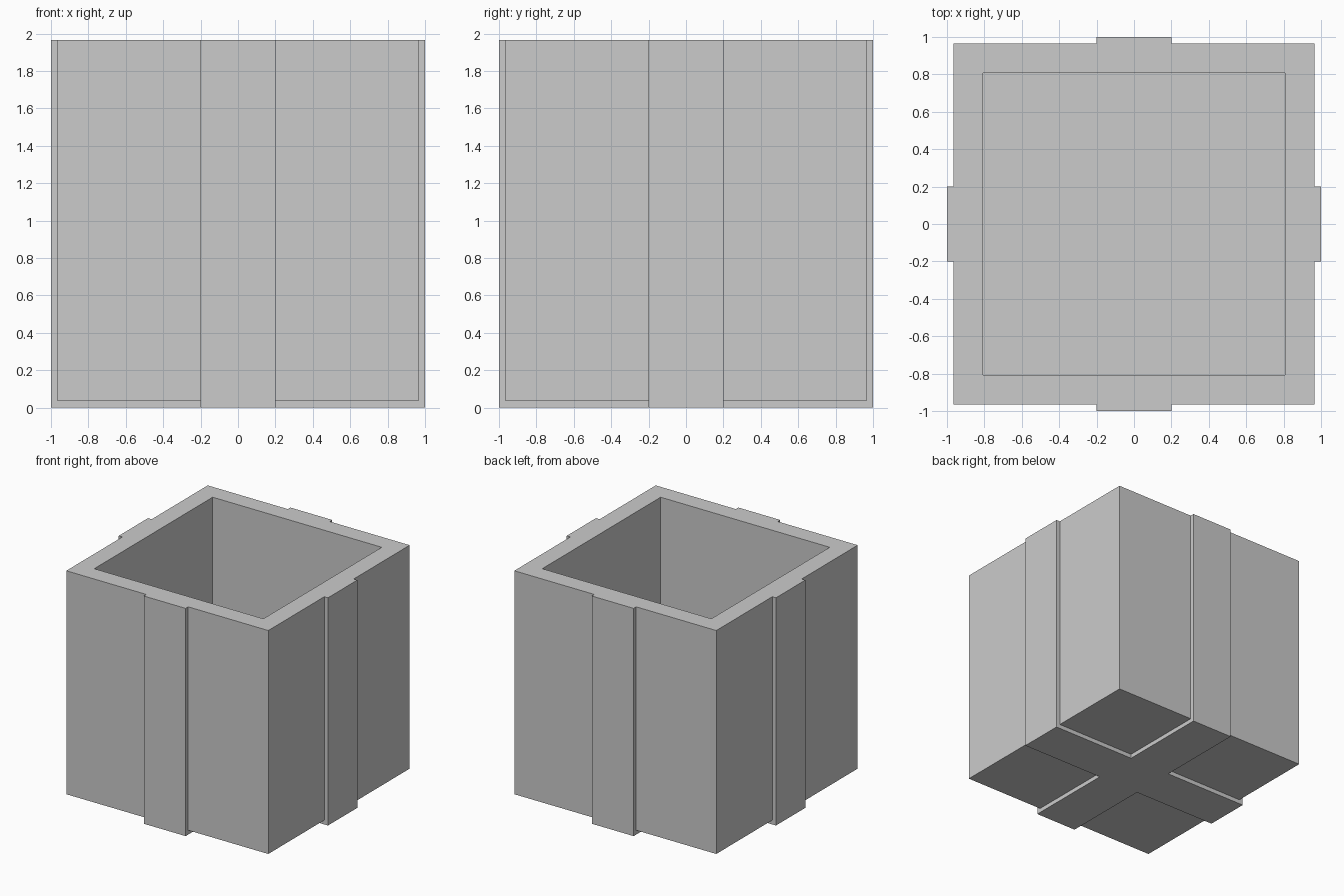
import bpy, bmesh
from mathutils import Matrix, Vector

if "Cube" in bpy.data.objects:
    bpy.data.objects.remove(bpy.data.objects["Cube"])

HALF, BOTTOM, TOP = 0.965, 0.037, 1.967   # box body
WALL, BAND = 0.157, 0.2                   # wall thickness, half band width

bm = bmesh.new()


def extrude(faces):
    """Extrude faces, drop the originals, return the new vertices."""
    ext = bmesh.ops.extrude_face_region(bm, geom=faces)
    bmesh.ops.delete(bm, geom=[f for f in faces if f.is_valid], context='FACES')
    return [g for g in ext["geom"] if isinstance(g, bmesh.types.BMVert)]


# Box body
size = Matrix.Diagonal((2 * HALF, 2 * HALF, TOP - BOTTOM, 1))
bmesh.ops.create_cube(bm, size=1, matrix=Matrix.Translation((0, 0, (TOP + BOTTOM) / 2)) @ size)
bm.normal_update()

# Hollow interior, open at the top
lid = max(bm.faces, key=lambda f: f.calc_center_median().z)
bmesh.ops.inset_region(bm, faces=[lid], thickness=WALL, use_even_offset=True)
bmesh.ops.translate(bm, verts=extrude([lid]), vec=(0, 0, BOTTOM + WALL - TOP))

# Cut lines for the bands
for axis in (Vector((1, 0, 0)), Vector((0, 1, 0))):
    for s in (-1, 1):
        bmesh.ops.bisect_plane(bm, geom=bm.verts[:] + bm.edges[:] + bm.faces[:],
                               plane_co=axis * s * BAND, plane_no=axis)


def is_band(f):
    c = f.calc_center_median()
    outside = max(abs(c.x), abs(c.y)) > HALF - 0.01 or c.z < BOTTOM + 0.01
    return outside and min(abs(c.x), abs(c.y)) < BAND - 0.01


# Raised bands: up each side and crossing under the base
for v in extrude([f for f in bm.faces if is_band(f)]):
    for i in (0, 1):
        if abs(v.co[i]) > HALF - 0.01:
            v.co[i] = 1 if v.co[i] > 0 else -1
    if v.co.z < BOTTOM + 0.01:
        v.co.z = 0

bmesh.ops.recalc_face_normals(bm, faces=bm.faces[:])
mesh = bpy.data.meshes.new("banded_open_box")
bm.to_mesh(mesh)
bm.free()
bpy.context.collection.objects.link(bpy.data.objects.new("banded_open_box", mesh))
